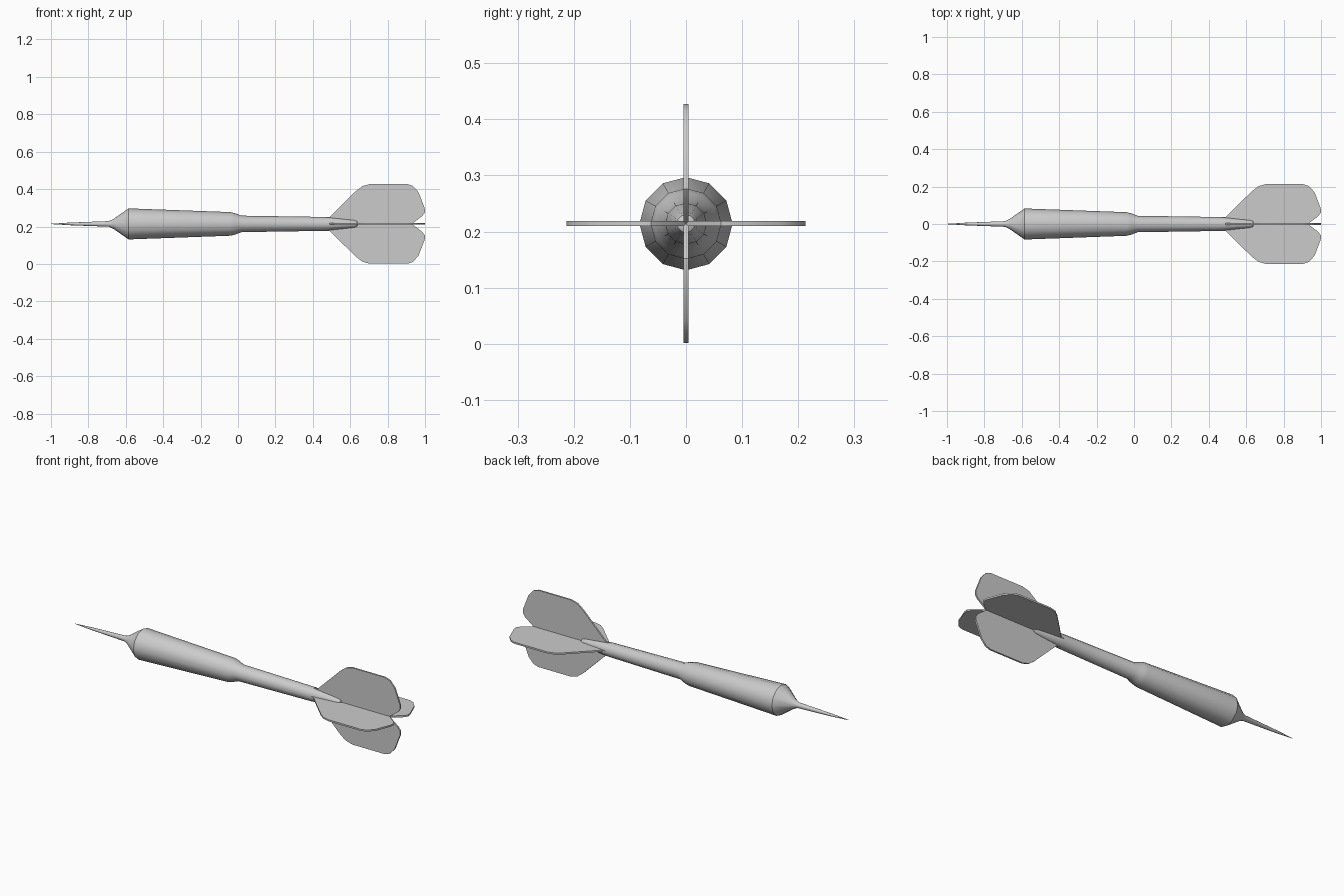
import bpy, bmesh
from math import sin, cos, pi, radians

if "Cube" in bpy.data.objects:
    bpy.data.objects.remove(bpy.data.objects["Cube"])

AXIS_Z = 0.214
SIDES = 12


def finish(name, bm, angle):
    bmesh.ops.recalc_face_normals(bm, faces=bm.faces)
    mesh = bpy.data.meshes.new(name)
    bm.to_mesh(mesh)
    bm.free()
    ob = bpy.data.objects.new(name, mesh)
    bpy.context.collection.objects.link(ob)
    ob.location.z = AXIS_Z
    bpy.ops.object.select_all(action='DESELECT')
    bpy.context.view_layer.objects.active = ob
    ob.select_set(True)
    bpy.ops.object.shade_smooth_by_angle(angle=radians(angle))
    return ob


def turned(name, profile):
    """Solid of revolution about the x axis from (x, radius) points."""
    bm = bmesh.new()
    rings = [[bm.verts.new((x, r * cos(2 * pi * i / SIDES), r * sin(2 * pi * i / SIDES)))
              for i in range(SIDES)] for x, r in profile]
    for a, b in zip(rings, rings[1:]):
        for i in range(SIDES):
            j = (i + 1) % SIDES
            bm.faces.new((a[i], a[j], b[j], b[i]))
    bm.faces.new(rings[0])
    bm.faces.new(rings[-1])
    return finish(name, bm, 35)


def flight(name, outline, turn, thickness=0.009):
    """Thin vane: outline of (x, radius) points, turned about the x axis."""
    bm = bmesh.new()
    face = bm.faces.new([bm.verts.new((x, -thickness / 2, r)) for x, r in outline])
    ext = bmesh.ops.extrude_face_region(bm, geom=[face])
    new = [v for v in ext['geom'] if isinstance(v, bmesh.types.BMVert)]
    bmesh.ops.translate(bm, verts=new, vec=(0, thickness, 0))
    ob = finish(name, bm, 35)
    ob.rotation_euler.x = turn
    return ob


# point, barrel and shaft, end to end along x
turned("dart_body", [
    (-1.0, 0.001), (-0.9, 0.007), (-0.69, 0.015), (-0.665, 0.027), (-0.585, 0.083),
    (-0.04, 0.063), (-0.015, 0.057), (0.02, 0.044), (0.47, 0.037),
    (0.62, 0.021), (0.635, 0.016), (0.64, 0.008)])

# four flights around the tail
vane = [(0.47, 0.0), (0.47, 0.0375), (0.49, 0.0375), (0.63, 0.175), (0.665, 0.202),
        (0.705, 0.213), (0.905, 0.213), (0.935, 0.203), (0.965, 0.17), (0.998, 0.085),
        (1.0, 0.062), (0.985, 0.042), (0.935, 0.004), (0.93, 0.0)]
for k in range(4):
    flight(f"flight_{k + 1}", vane, k * pi / 2)
